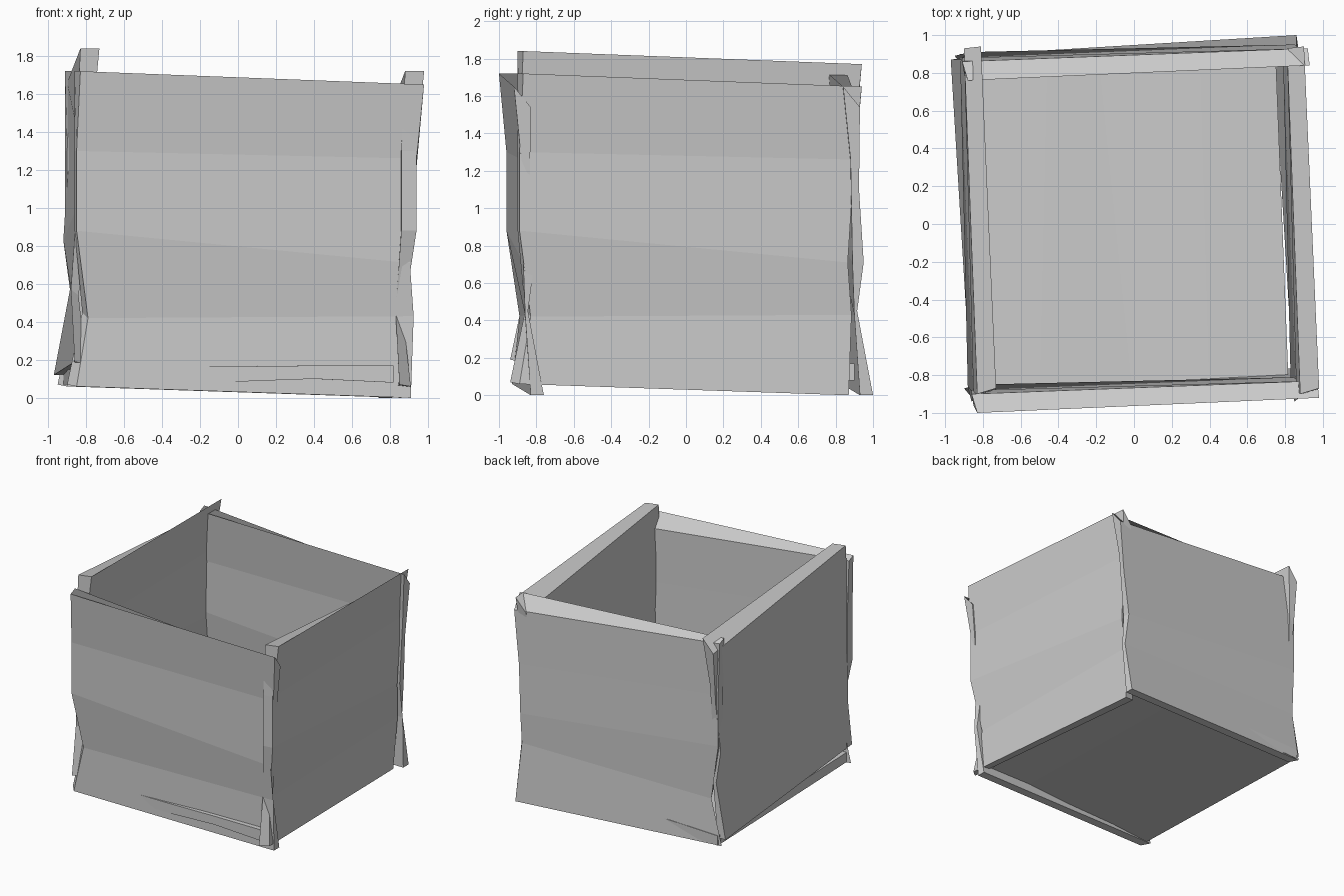
import bpy, bmesh
from mathutils import Matrix, Vector

if "Cube" in bpy.data.objects:
    bpy.data.objects.remove(bpy.data.objects["Cube"])

# Cross-section of one warped board at each end: outer x, y, z / inner x, y, z
LEFT_END = [
    ((-0.83, -1.00, 1.72), (-0.86, -0.90, 1.72)),
    ((-0.85, -0.96, 1.30), (-0.86, -0.88, 1.30)),
    ((-0.85, -0.96, 0.88), (-0.86, -0.88, 0.88)),
    ((-0.79, -0.89, 0.42), (-0.82, -0.85, 0.45)),
    ((-0.85, -0.93, 0.06), (-0.90, -0.87, 0.07)),
]
RIGHT_END = [
    ((0.98, -0.92, 1.65), (0.97, -0.83, 1.54)),
    ((0.94, -0.88, 1.26), (0.93, -0.835, 1.10)),
    ((0.905, -0.87, 0.71), (0.90, -0.81, 0.71)),
    ((0.925, -0.86, 0.43), (0.91, -0.845, 0.45)),
    ((0.91, -0.83, 0.00), (0.91, -0.76, 0.00)),
]


def make_object(name, bm):
    bmesh.ops.recalc_face_normals(bm, faces=bm.faces[:])
    mesh = bpy.data.meshes.new(name)
    bm.to_mesh(mesh)
    bm.free()
    obj = bpy.data.objects.new(name, mesh)
    bpy.context.collection.objects.link(obj)
    return obj


def board(name, matrix):
    """Bent board bridging the two end sections, placed by a matrix."""
    bm = bmesh.new()
    rings = []
    for (lo, li), (ro, ri) in zip(LEFT_END, RIGHT_END):
        rings.append([bm.verts.new(matrix @ Vector(p)) for p in (lo, ro, ri, li)])
    for a, b in zip(rings, rings[1:]):
        for i in range(4):
            j = (i + 1) % 4
            bm.faces.new((a[i], a[j], b[j], b[i]))
    bm.faces.new(rings[0])
    bm.faces.new(rings[-1][::-1])
    return make_object(name, bm)


# Four identical boards: front/back pair and a quarter-turned side pair
turn = Matrix.Rotation(1.5707963, 4, 'Z')
move = Matrix.Translation
board("front_board", Matrix.Identity(4))
board("back_board", move((-0.05, 1.76, 0)))
board("right_board", move((-0.02, -0.04, 0)) @ turn)
board("left_board", move((-1.73, -0.04, 0.12)) @ turn)

# Floor: thin slab, gently bent across x
bm = bmesh.new()
stations = [  # front x, back x, bottom z, top z
    (-0.86, -0.92, 0.07, 0.15),
    (-0.50, -0.46, 0.09, 0.165),
    (-0.01, -0.19, 0.085, 0.165),
    (0.40, 0.35, 0.10, 0.17),
    (0.82, 0.75, 0.08, 0.17),
]
rings = []
for xf, xb, z0, z1 in stations:
    rings.append([bm.verts.new(p) for p in
                  ((xf, -0.885, z0), (xb, 0.90, z0), (xb, 0.90, z1), (xf, -0.885, z1))])
for a, b in zip(rings, rings[1:]):
    for i in range(4):
        j = (i + 1) % 4
        bm.faces.new((a[i], a[j], b[j], b[i]))
bm.faces.new(rings[0])
bm.faces.new(rings[-1][::-1])
make_object("floor_board", bm)
